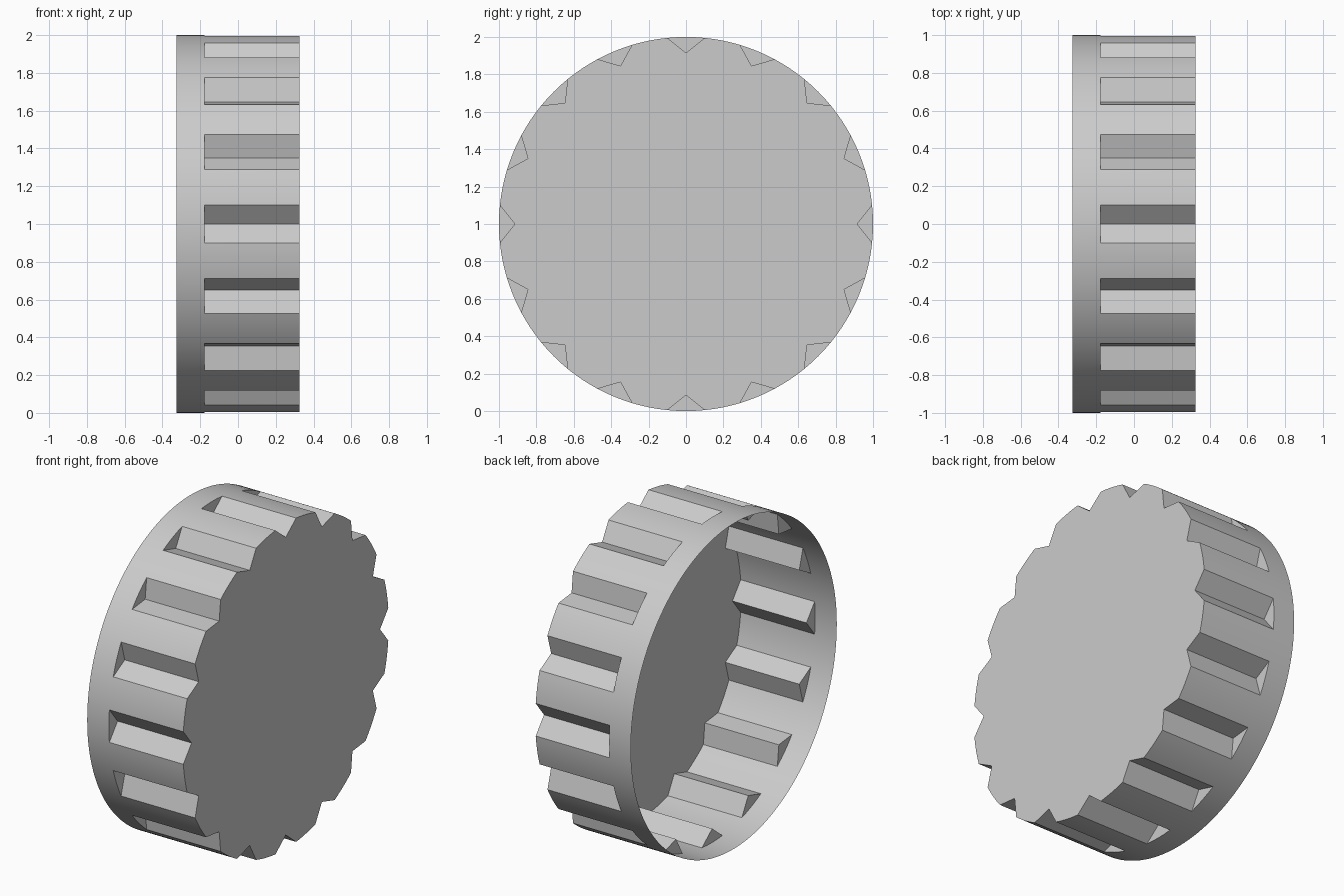
import bpy, bmesh, math

if "Cube" in bpy.data.objects:
    bpy.data.objects.remove(bpy.data.objects["Cube"])

R, APEX = 1.0, 0.915          # outer radius, radius of groove bottom
X0, X1, X2 = -0.325, -0.178, 0.325   # open rim, groove start, closed face
N = 16                        # grooves
HALF = math.asin(0.1)         # half angle of one groove
ARC, LAND = 4, 6              # segments over a groove and between grooves

bm = bmesh.new()


def vert(x, r, a):
    return bm.verts.new((x, r * math.sin(a), 1 + r * math.cos(a)))


# angles around the rim: groove arc followed by land arc, repeated
step = 2 * math.pi / N
angles = []
for i in range(N):
    c = i * step
    angles += [c - HALF + 2 * HALF * k / ARC for k in range(ARC)]
    angles += [c + HALF + (step - 2 * HALF) * k / LAND for k in range(LAND)]
total, per = len(angles), ARC + LAND

# plain band at the open end
rim = [vert(X0, R, a) for a in angles]
mid = [vert(X1, R, a) for a in angles]
for j in range(total):
    k = (j + 1) % total
    bm.faces.new((rim[j], rim[k], mid[k], mid[j]))

# grooved band: V grooves with triangular end walls, curved lands between
face_loop = []
lands = [[vert(X2, R, angles[i * per + ARC + k]) for k in range(LAND)]
         + [vert(X2, R, i * step + step - HALF)] for i in range(N)]
for i in range(N):
    s = i * per
    left, right = lands[i - 1][-1], lands[i][0]
    a_in, a_out = vert(X1, APEX, i * step), vert(X2, APEX, i * step)
    bm.faces.new([mid[s + k] for k in range(ARC + 1)] + [a_in])
    bm.faces.new((mid[s], a_in, a_out, left))
    bm.faces.new((a_in, mid[s + ARC], right, a_out))
    for k in range(LAND):
        p, q = s + ARC + k, (s + ARC + k + 1) % total
        bm.faces.new((mid[p], mid[q], lands[i][k + 1], lands[i][k]))
    face_loop += [a_out] + lands[i]

# closed end face
end = bm.faces.new(face_loop)
bmesh.ops.recalc_face_normals(bm, faces=bm.faces[:])
end.normal_update()
if end.normal.x < 0:
    bmesh.ops.reverse_faces(bm, faces=bm.faces[:])

mesh = bpy.data.meshes.new("grooved_cap")
bm.to_mesh(mesh)
bm.free()
cap = bpy.data.objects.new("grooved_cap", mesh)
bpy.context.collection.objects.link(cap)
bpy.context.view_layer.objects.active = cap
cap.select_set(True)
bpy.ops.object.shade_smooth_by_angle(angle=math.radians(25))
